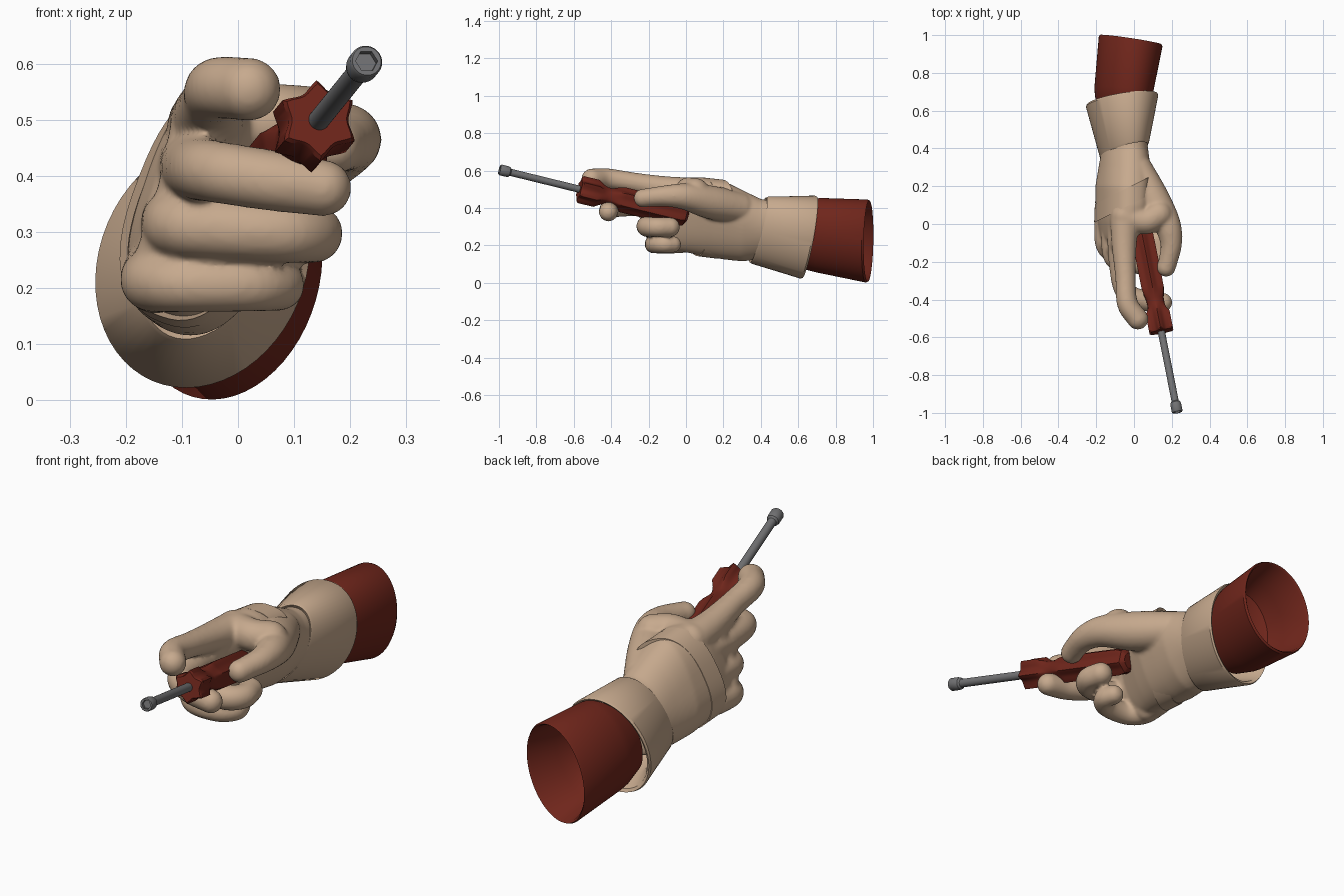
import bpy, bmesh
from math import sin, cos, pi, radians, copysign
from mathutils import Vector, Matrix


def material(name, rgb):
    m = bpy.data.materials.new(name)
    m.diffuse_color = (*rgb, 1)
    return m


TAN = material("tan_leather", (0.57, 0.40, 0.27))
RED = material("dark_red", (0.16, 0.019, 0.011))
STEEL = material("steel", (0.17, 0.17, 0.175))


def oval(cx, cy, cz, a, b, tilt=23, sx=0, sz=0, p=2, n=56):
    """Tilted (super)ellipse across y; sx and sz slant its plane."""
    t, ring = radians(tilt), []
    for i in range(n):
        w = 2 * pi * i / n
        u = a * copysign(abs(cos(w)) ** (2 / p), cos(w))
        v = b * copysign(abs(sin(w)) ** (2 / p), sin(w))
        dx, dz = u * sin(t) + v * cos(t), u * cos(t) - v * sin(t)
        ring.append(Vector((cx + dx, cy + sx * dx + sz * dz, cz + dz)))
    return ring


def skin(bm, rings, closed=False):
    """Bridge rings into a tube; cap the ends or close the tube on itself."""
    vs = [[bm.verts.new(q) for q in r] for r in rings]
    n = len(vs[0])
    pairs = list(zip(vs, vs[1:])) + ([(vs[-1], vs[0])] if closed else [])
    for a, b in pairs:
        for i in range(n):
            j = (i + 1) % n
            bm.faces.new((a[i], a[j], b[j], b[i]))
    if not closed:
        bm.faces.new(vs[0])
        bm.faces.new(vs[-1])
    bmesh.ops.recalc_face_normals(bm, faces=bm.faces)


def finish(name, bm, mat, angle=35):
    me = bpy.data.meshes.new(name)
    bm.to_mesh(me)
    bm.free()
    me.materials.append(mat)
    ob = bpy.data.objects.new(name, me)
    bpy.context.collection.objects.link(ob)
    bpy.ops.object.select_all(action='DESELECT')
    ob.select_set(True)
    bpy.context.view_layer.objects.active = ob
    bpy.ops.object.shade_smooth_by_angle(angle=radians(angle))
    return ob


def loft(name, rings, mat, closed=False, angle=35):
    bm = bmesh.new()
    skin(bm, rings, closed)
    return finish(name, bm, mat, angle)


# Sleeve, open at the back, with a deep rounded inside
loft("sleeve", [
    oval(-.058, .58, .262, .175, .118, 23, -.05, .1),
    oval(-.058, .67, .257, .199, .139, 22, -.08, .08),
    oval(-.054, .71, .254, .206, .147, 21, -.1, .07),
    oval(-.018, .965, .223, .226, .163, 16, -.16, .04),
    oval(-.018, .976, .223, .221, .158, 16, -.16, .04),
    oval(-.019, .965, .224, .212, .149, 16, -.16, .04),
    oval(-.035, .82, .240, .188, .128, 20, -.12, .05),
    oval(-.045, .74, .250, .150, .100, 21, -.1, .06),
    oval(-.048, .71, .252, .070, .050, 21, -.1, .06)], RED)

# Glove cuff
loft("glove_cuff", [
    oval(-.052, .40, .285, .160, .095, sx=.2, sz=.2),
    oval(-.051, .385, .282, .182, .112, sx=.2, sz=.2),
    oval(-.051, .395, .281, .188, .117, sx=.2, sz=.2),
    oval(-.063, .650, .244, .228, .184, sx=.13, sz=.16),
    oval(-.063, .660, .243, .224, .180, sx=.13, sz=.16),
    oval(-.063, .650, .244, .211, .166, sx=.13, sz=.16),
    oval(-.055, .560, .255, .185, .120, sx=.13, sz=.16)], TAN, closed=True)

# Gloved hand: palm loft plus bead chains, fused by a voxel remesh
hand = bmesh.new()
skin(hand, [
    oval(-.050, .47, .283, .160, .108),
    oval(-.048, .40, .287, .168, .112),
    oval(-.050, .30, .305, .197, .122, 21, p=2.2),
    oval(-.058, .20, .335, .216, .124, 21, p=2.4),
    oval(-.063, .10, .352, .216, .117, 21, p=2.5),
    oval(-.071, .01, .362, .208, .096, 19, p=2.5),
    oval(-.082, -.07, .362, .195, .072, 18, p=2.5),
    oval(-.082, -.11, .362, .175, .055, 17, p=2.4)])

digits = {
    "index": [(-.05, .02, .485, .078), (-.052, -.12, .505, .066), (-.045, -.28, .535, .055),
              (-.035, -.42, .556, .056), (.02, -.503, .554, .057)],
    "middle": [(-.075, 0, .42, .07), (-.075, -.20, .414, .060), (-.045, -.355, .408, .056),
               (.05, -.405, .393, .055), (.152, -.415, .378, .051)],
    "ring": [(-.11, 0, .32, .065), (-.105, -.17, .313, .059), (-.02, -.205, .305, .056),
             (.085, -.205, .299, .055), (.133, -.155, .297, .053), (.122, -.085, .297, .053)],
    "little": [(-.15, 0, .22, .06), (-.148, -.11, .212, .056), (-.09, -.165, .207, .051),
               (.02, -.167, .205, .048), (.072, -.12, .205, .046), (.06, -.07, .205, .045)],
    "knuckles": [(-.055, -.09, .49, .066), (-.08, -.13, .39, .060), (-.112, -.12, .29, .058),
                 (-.145, -.08, .21, .057)],
    "thumb": [(.02, .28, .40, .085), (.10, .13, .43, .09), (.175, 0, .46, .072),
              (.197, -.10, .464, .058), (.182, -.19, .457, .051), (.170, -.230, .452, .050)],
    "web": [(-.05, .04, .49, .075), (.06, .015, .495, .070), (.13, .05, .485, .075)],
}


def spline(pts, steps=8):
    """Catmull-Rom through (x, y, z, radius) points."""
    ps = [Vector(p) for p in pts]
    ps = [2 * ps[0] - ps[1]] + ps + [2 * ps[-1] - ps[-2]]
    for a, b, c, d in zip(ps, ps[1:], ps[2:], ps[3:]):
        for k in range(steps):
            t = k / steps
            yield .5 * (2 * b + (c - a) * t + (2 * a - 5 * b + 4 * c - d) * t * t
                        + (3 * b - a - 3 * c + d) * t ** 3)
    yield ps[-2]


for pts in digits.values():
    for q in spline(pts):
        bmesh.ops.create_icosphere(hand, subdivisions=3, radius=q[3],
                                   matrix=Matrix.Translation(q.to_3d()))
glove = finish("gloved_hand", hand, TAN, 180)
rm = glove.modifiers.new("fuse", 'REMESH')
rm.mode, rm.voxel_size, rm.use_smooth_shade = 'VOXEL', .008, True
sm = glove.modifiers.new("soften", 'SMOOTH')
sm.factor, sm.iterations = .5, 10

# Raised strap slanting over the back of the hand
loft("hand_strap", [
    oval(-.066, .080, .352, .200, .106, 21, .5, 0, 2.5),
    oval(-.066, .080, .352, .215, .120, 21, .5, 0, 2.5),
    oval(-.059, .180, .340, .216, .126, 21, .5, 0, 2.4),
    oval(-.059, .180, .340, .200, .110, 21, .5, 0, 2.4)], TAN, closed=True)

# Screwdriver, built along one slanted axis
START = Vector((.145, -.57, .50))
AXIS = Vector((-.198, 1, -.245)).normalized()
ROT = AXIS.to_track_quat('Z', 'Y')


def disc(t, r, flute=0, hexagon=False, n=72):
    """Ring at distance t along the driver axis, optionally fluted or hexagonal."""
    ring = []
    for i in range(n):
        w = 2 * pi * i / n
        # Broad scallops between six narrow lobes
        k = 1 - flute * (1 - abs(sin(3 * w + pi / 2)) ** 1.6)
        k = 1 - flute * abs(cos(3 * w)) if flute else k
        if hexagon:
            k = cos(pi / 6) / cos(w % (pi / 3) - pi / 6)
        ring.append(START + AXIS * t + ROT @ Vector((r * k * cos(w), r * k * sin(w), 0)))
    return ring


loft("driver_handle", [disc(*s) for s in (
    (0, .066, .25), (.008, .074, .27), (.095, .074, .27),
    (.125, .056, .12), (.150, .046, 0), (.180, .047, 0), (.215, .062, .12),
    (.245, .068, .22), (.420, .068, .22), (.560, .067, .20), (.590, .058, .12),
    (.605, .035, 0))], RED, angle=30)
loft("driver_shaft", [disc(.03, .019), disc(-.42, .019)], STEEL)

# Socket tip with a hexagonal recess
loft("driver_socket", [
    disc(-.385, .018), disc(-.393, .027), disc(-.405, .029), disc(-.442, .029),
    disc(-.447, .026), disc(-.447, .020, 0, True), disc(-.430, .020, 0, True)], STEEL)
